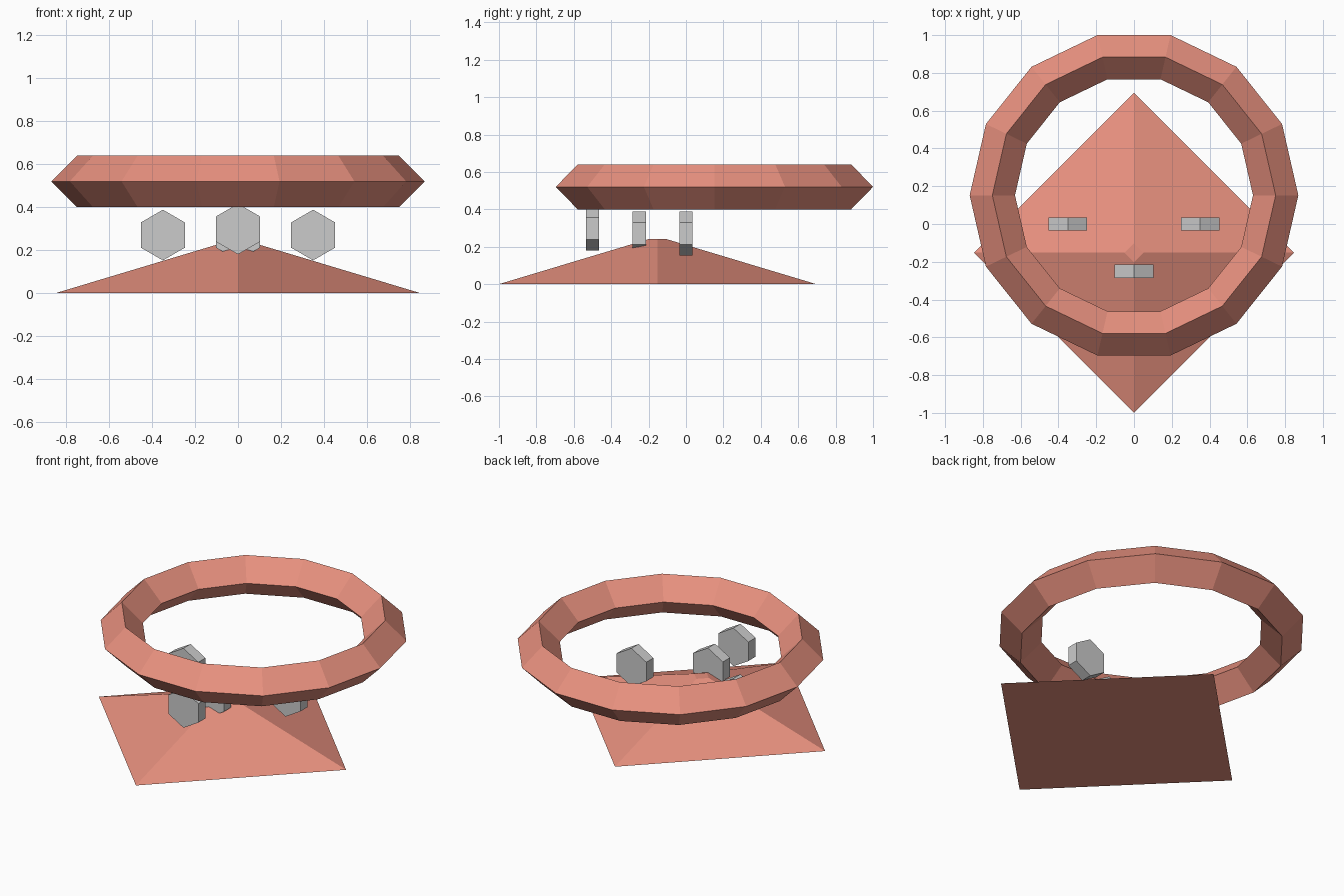
import bpy
from math import radians

if "Cube" in bpy.data.objects:
    bpy.data.objects.remove(bpy.data.objects["Cube"])

coral = bpy.data.materials.new("coral")
coral.diffuse_color = (0.80, 0.28, 0.21, 1)
coral.use_nodes = True
coral.node_tree.nodes["Principled BSDF"].inputs["Base Color"].default_value = coral.diffuse_color


def finish(name, mat=None):
    obj = bpy.context.object
    obj.name = name
    if mat:
        obj.data.materials.append(mat)
    return obj


# Low diamond-shaped pyramid base with a tiny flat top
bpy.ops.mesh.primitive_cone_add(vertices=4, radius1=0.848, radius2=0.05,
                                depth=0.24, location=(0, -0.152, 0.12))
finish("pyramid_base", coral)

# Floating ring with a diamond cross-section
bpy.ops.mesh.primitive_torus_add(major_segments=14, minor_segments=4,
                                 major_radius=0.75, minor_radius=0.12,
                                 location=(0, 0.152, 0.52))
finish("floating_ring", coral)


# Upright hexagonal discs
def hex_disc(name, x, y, z):
    bpy.ops.mesh.primitive_cylinder_add(vertices=6, radius=0.118, depth=0.07,
                                        location=(x, y, z),
                                        rotation=(radians(90), 0, 0))
    finish(name)


for side, x in (("left", -0.35), ("right", 0.35)):
    hex_disc(f"{side}_hex_disc", x, 0, 0.27)
hex_disc("middle_hex_disc", 0, -0.25, 0.27)
hex_disc("front_hex_disc", 0, -0.5, 0.298)
